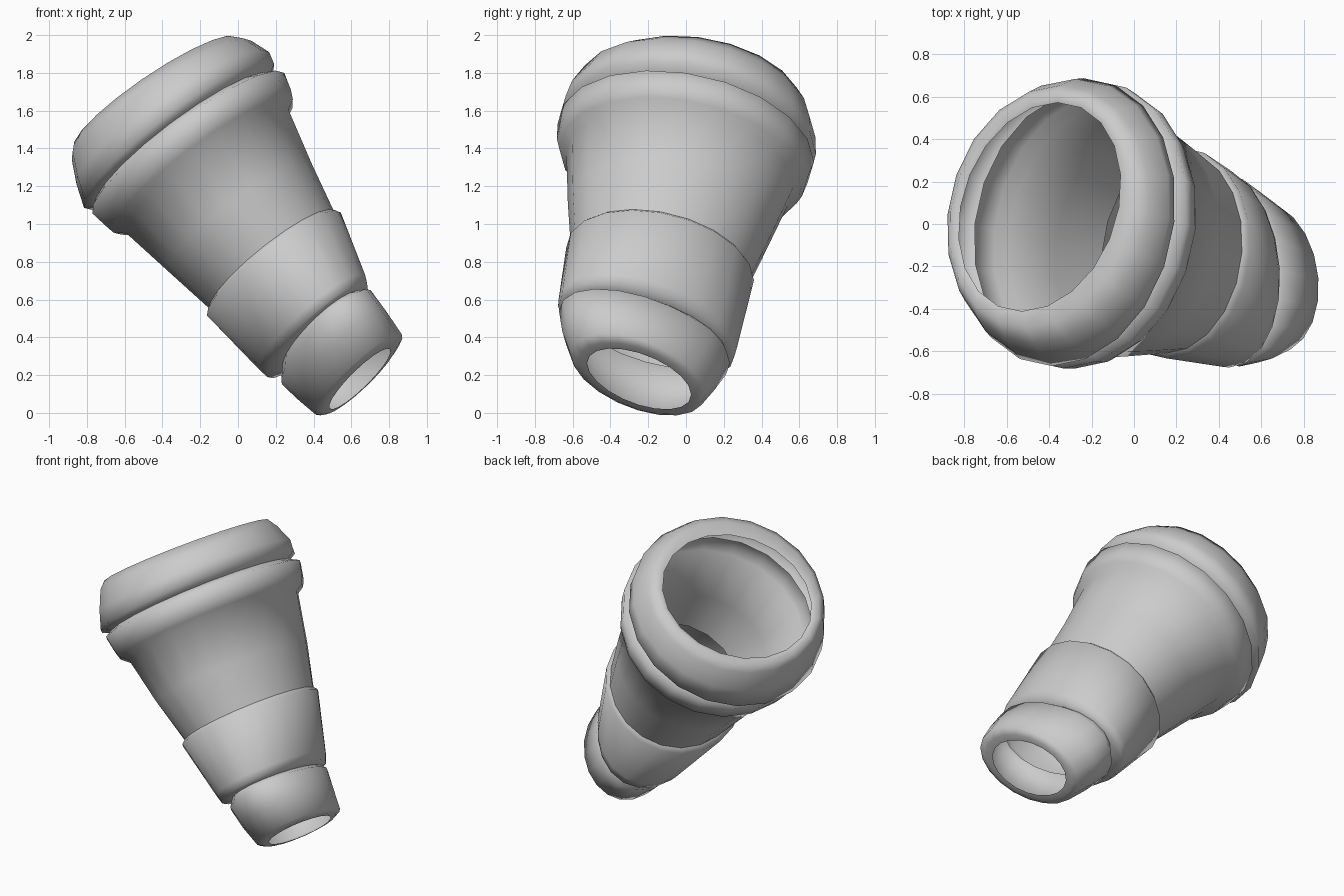
import bpy, bmesh, math
from mathutils import Vector

N = 20
AXIS = Vector((-0.565, 0.177, 0.806)).normalized()
BASE = Vector((0.64, -0.265, 0.2))


def ring(lx, lz, rx, rz, b, k=0.0, dy=0.0):
    """Tilted ellipse: silhouette ends in the front view, half width, skew, y shift."""
    a = Vector(((rx - lx) / 2, 0, (rz - lz) / 2))
    cx, cz = (lx + rx) / 2, (lz + rz) / 2
    t = ((cx - BASE.x) * AXIS.x + (cz - BASE.z) * AXIS.z) / (AXIS.x ** 2 + AXIS.z ** 2)
    c = Vector((cx, BASE.y + t * 0.17 + dy, cz))
    side = (AXIS.cross(a).normalized() - a.normalized() * k) * b
    a *= math.sqrt(1 - (k * b / a.length) ** 2)  # keep the front width when skewed
    angles = [2 * math.pi * i / N for i in range(N)]
    return [c + a * math.cos(u) + side * math.sin(u) for u in angles]


def loft(name, sections):
    bm = bmesh.new()
    rows = [[bm.verts.new(p) for p in ring(*s)] for s in sections]
    for r0, r1 in zip(rows, rows[1:]):
        for i in range(N):
            j = (i + 1) % N
            bm.faces.new((r0[i], r0[j], r1[j], r1[i]))
    me = bpy.data.meshes.new(name)
    bm.to_mesh(me)
    bm.free()
    ob = bpy.data.objects.new(name, me)
    bpy.context.collection.objects.link(ob)
    bpy.ops.object.select_all(action='DESELECT')
    ob.select_set(True)
    bpy.context.view_layer.objects.active = ob
    bpy.ops.object.shade_smooth_by_angle(angle=math.radians(120))


# Ring columns: left x, left z, right x, right z, half width, skew, y shift
low_groove = (0.225, 0.26, 0.67, 0.62, 0.43, 0.22)
step = (-0.15, 0.55, 0.51, 1.065, 0.485, 0.05)
top_groove = (-0.75, 1.10, 0.17, 1.79, 0.63)

# Open rounded tip
loft("tip", [
    (0.475, 0.035, 0.815, 0.325, 0.28, 0.25, 0.02),
    (0.44, 0.01, 0.85, 0.355, 0.32, 0.25, 0.015),
    (0.40, 0.005, 0.88, 0.40, 0.36, 0.25, 0.01),
    (0.30, 0.09, 0.80, 0.52, 0.42, 0.25),
    (0.215, 0.17, 0.72, 0.63, 0.46, 0.25),
    low_groove,
])

# Sleeve around the lower body
loft("sleeve", [
    low_groove,
    (0.14, 0.21, 0.70, 0.66, 0.475, 0.22),
    (0.10, 0.245, 0.69, 0.71, 0.48, 0.2),
    (-0.165, 0.515, 0.545, 1.06, 0.505, 0.05),
    step,
])

# Tapered cup body with its flange
loft("body", [
    step,
    (-0.37, 0.75, 0.39, 1.32, 0.55),
    (-0.59, 0.95, 0.265, 1.61, 0.61),
    (-0.66, 0.955, 0.29, 1.66, 0.655),
    (-0.70, 0.99, 0.28, 1.71, 0.675),
    (-0.77, 1.055, 0.245, 1.80, 0.69),
    top_groove,
])

# Rolled lip, open at the top
loft("lip", [
    top_groove,
    (-0.815, 1.085, 0.19, 1.85, 0.69),
    (-0.855, 1.21, 0.165, 1.91, 0.67),
    (-0.88, 1.34, 0.07, 1.97, 0.62),
    (-0.865, 1.40, -0.01, 1.99, 0.56, -0.04, 0.01),
    (-0.82, 1.40, -0.07, 1.94, 0.50, -0.08, 0.03),
])
